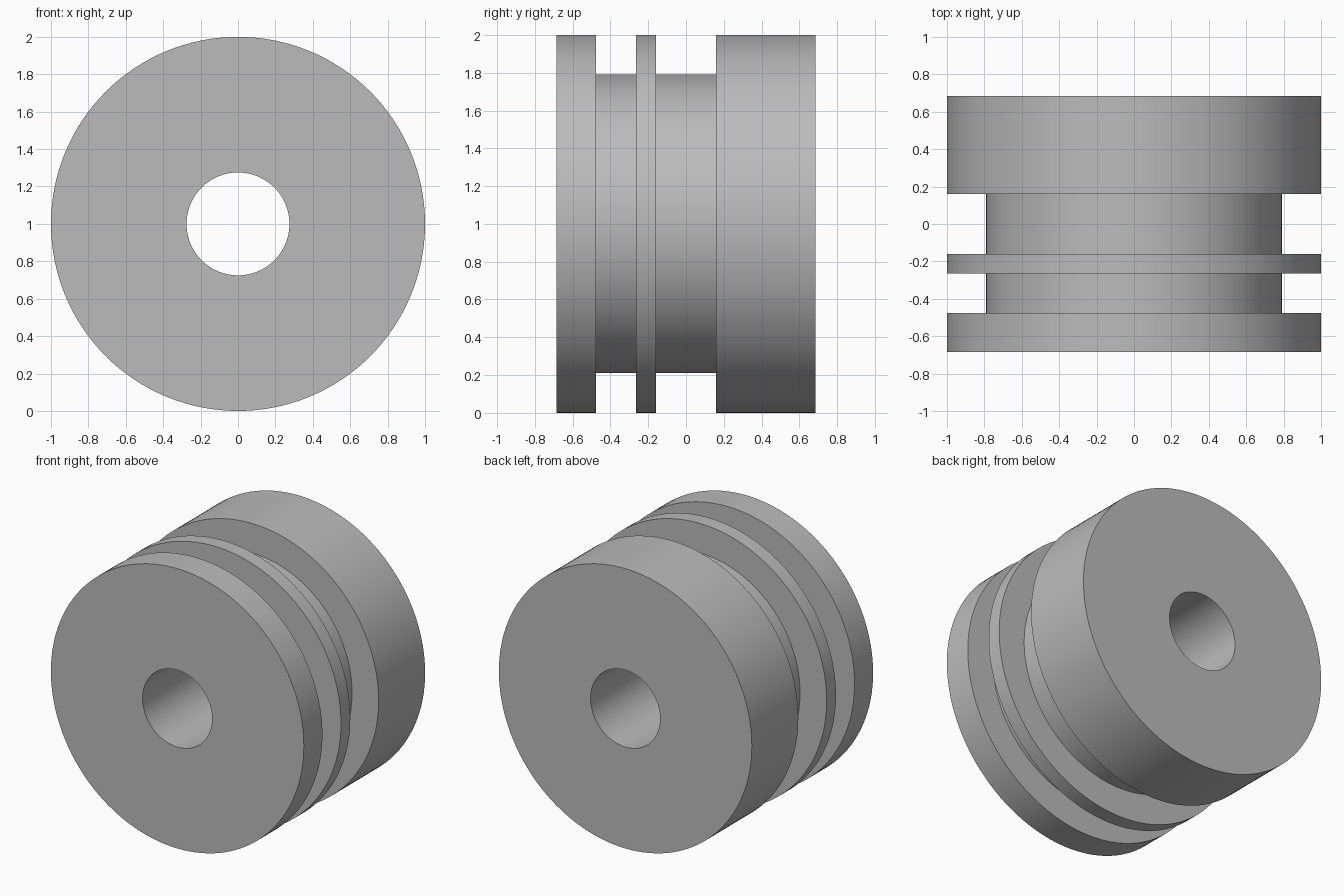
import bpy
import math

cube = bpy.data.objects.get("Cube")
if cube:
    bpy.data.objects.remove(cube, do_unlink=True)

SEGMENTS = 128
OUTER, GROOVE, BORE = 1.0, 0.79, 0.275

# Half section of the piston as (radius, y), closed around the bore
profile = [
    (BORE, -0.685), (OUTER, -0.685),
    (OUTER, -0.475), (GROOVE, -0.475),
    (GROOVE, -0.265), (OUTER, -0.265),
    (OUTER, -0.16), (GROOVE, -0.16),
    (GROOVE, 0.16), (OUTER, 0.16),
    (OUTER, 0.685), (BORE, 0.685),
]


def lathe(name, section, centre_z, material):
    """Revolve a closed section around the y axis."""
    n = len(section)
    verts, faces = [], []
    for i in range(SEGMENTS):
        a = 2 * math.pi * i / SEGMENTS
        verts += [(r * math.cos(a), y, centre_z + r * math.sin(a)) for r, y in section]
        j = (i + 1) % SEGMENTS
        for k in range(n):
            m = (k + 1) % n
            faces.append((i * n + k, i * n + m, j * n + m, j * n + k))
    mesh = bpy.data.meshes.new(name)
    mesh.from_pydata(verts, [], faces)
    mesh.update()
    mesh.materials.append(material)
    obj = bpy.data.objects.new(name, mesh)
    bpy.context.collection.objects.link(obj)
    return obj


# Single plain grey
grey = bpy.data.materials.new("plain grey")
grey.use_nodes = True
colour = (0.5, 0.5, 0.5, 1)
grey.diffuse_color = colour
grey.node_tree.nodes["Principled BSDF"].inputs["Base Color"].default_value = colour

# Grooved cylinder with a through bore
body = lathe("grooved_piston", profile, OUTER, grey)
bpy.ops.object.select_all(action="DESELECT")
body.select_set(True)
bpy.context.view_layer.objects.active = body

# Consistent outward normals, smooth walls and sharp rims
bpy.ops.object.mode_set(mode="EDIT")
bpy.ops.mesh.select_all(action="SELECT")
bpy.ops.mesh.normals_make_consistent(inside=False)
bpy.ops.object.mode_set(mode="OBJECT")
bpy.ops.object.shade_smooth_by_angle(angle=math.radians(30))
